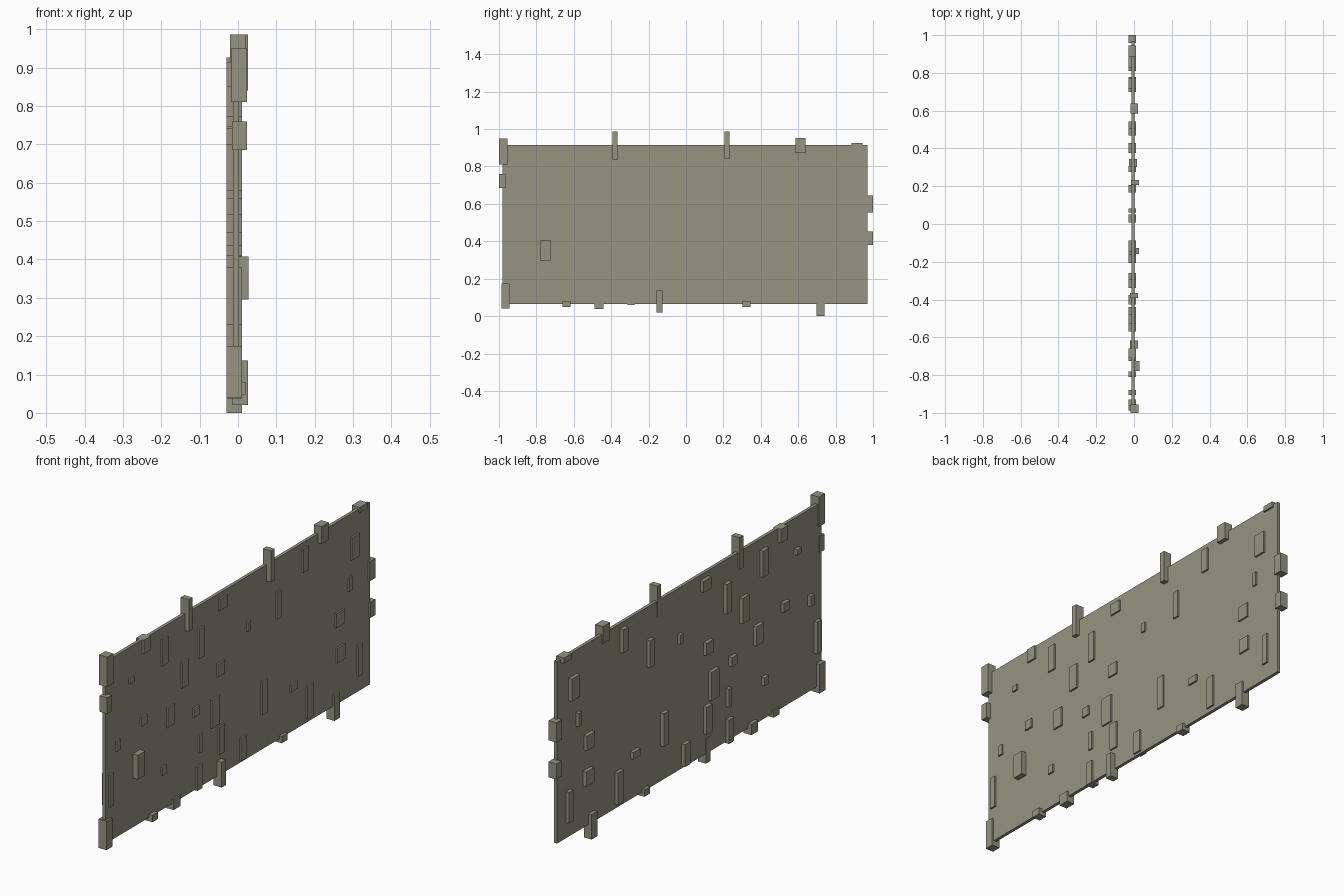
import bpy

mat = bpy.data.materials.new("olive grey")
mat.diffuse_color = (0.30, 0.293, 0.22, 1.0)


def box(name, x0, x1, y0, y1, z0, z1):
    """Axis-aligned box given by its limits."""
    bpy.ops.mesh.primitive_cube_add(
        size=1, location=((x0 + x1) / 2, (y0 + y1) / 2, (z0 + z1) / 2))
    ob = bpy.context.object
    ob.name = name
    ob.scale = (x1 - x0, y1 - y0, z1 - z0)
    bpy.ops.object.transform_apply(location=False, rotation=False, scale=True)
    ob.data.materials.append(mat)


# Main thin slab
box("wall_panel", -0.013, 0.002, -0.98, 0.97, 0.065, 0.915)

# Small blocks set through the panel, all the same depth: y0, y1, z0, z1
upper_blocks = [
    (-.71, -.66, .85, .915), (-.81, -.78, .747, .773), (-.57, -.527, .74, .864),
    (-.297, -.26, .67, .81), (-.147, -.088, .837, .89), (-.425, -.377, .58, .70),
    (-.163, -.11, .533, .592), (.06, .083, .66, .704), (.275, .307, .635, .763),
    (.468, .505, .78, .89), (.826, .885, .70, .805), (.81, .832, .56, .624),
    (-.725, -.682, .517, .56),
]
lower_blocks = [
    (.714, .773, .427, .496), (.72, .778, .261, .33), (.874, .906, .139, .283),
    (.377, .43, .256, .288), (.168, .206, .229, .384), (.50, .543, .085, .235),
    (.008, .05, .075, .18), (-.152, -.11, .165, .293), (-.206, -.147, .309, .443),
    (-.297, -.275, .229, .315), (-.34, -.297, .41, .453), (-.532, -.479, .437, .528),
    (-.906, -.88, .469, .517), (-.57, -.537, .229, .267), (-.96, -.928, .229, .379),
    (-.313, -.275, .059, .17),
]
for b in upper_blocks + lower_blocks:
    box("panel_block", -0.03, 0.01, *b)

# The one face block that stands far out at the front of the panel
box("raised_block", -0.012, 0.028, -.778, -.725, .295, .408)

# Blocks overhanging the rim: x0, x1, y0, y1, z0, z1
rim_blocks = [
    (-.018, .024, -1.0, -.955, .81, .95), (-.015, .024, -1.0, -.965, .685, .76),
    (-.021, .021, -.393, -.366, .837, .986), (-.015, .026, .206, .233, .84, .986),
    (-.018, .022, .586, .639, .873, .953), (-.03, .01, .885, .944, .90, .926),
    (-.03, .01, .957, 1.0, .553, .645), (-.03, .01, .963, 1.0, .38, .453),
    (-.03, .011, -.987, -.944, .04, .175), (-.02, .02, -.66, -.618, .048, .08),
    (-.03, .01, -.49, -.44, .037, .088), (-.015, .026, -.158, -.126, .02, .137),
    (-.026, .015, .302, .345, .048, .08), (-.03, .01, .698, .74, 0.0, .117),
]
for b in rim_blocks:
    box("rim_block", *b)
